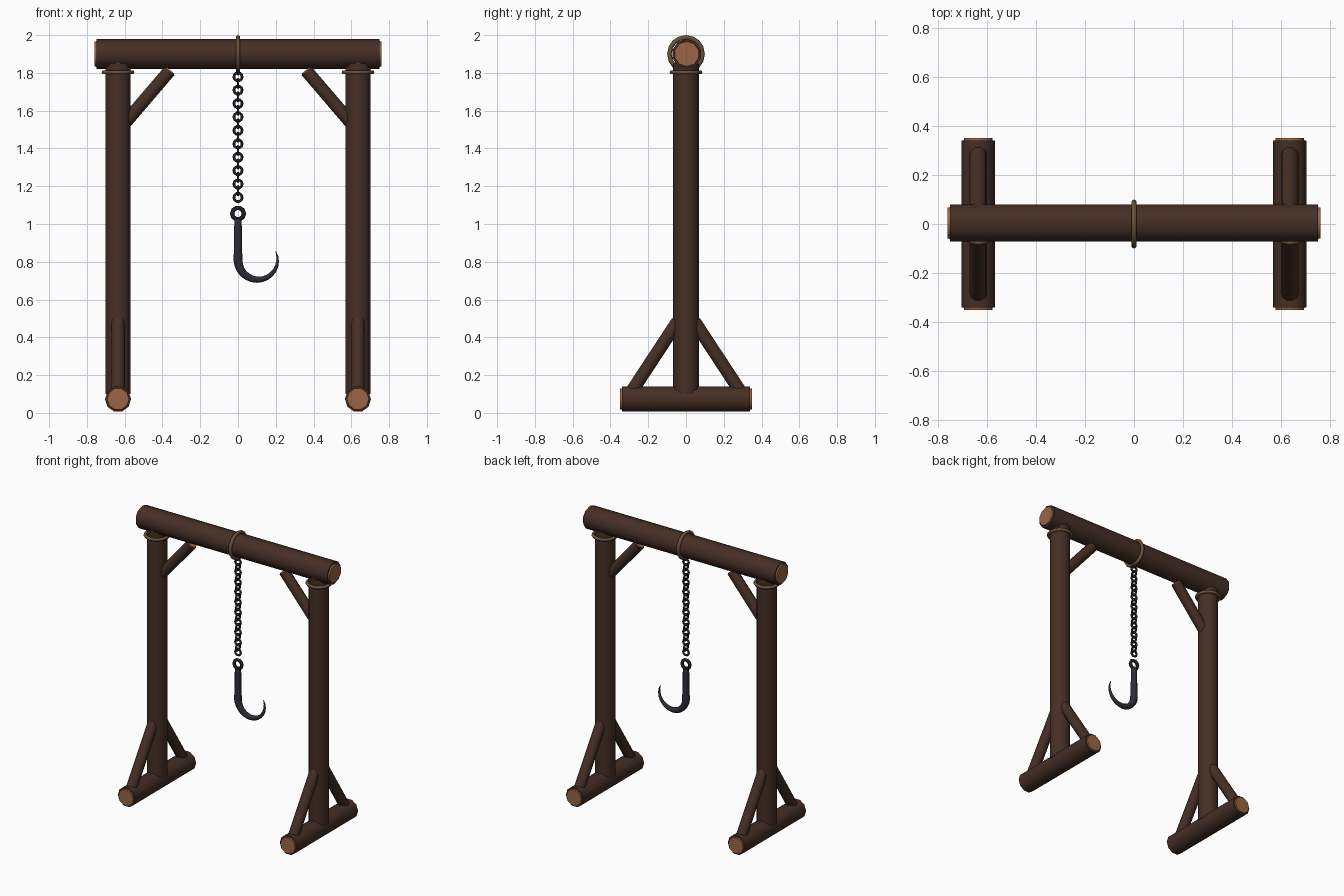
import bpy, bmesh, math
from mathutils import Vector, Matrix

old = bpy.data.objects.get("Cube")
if old:
    bpy.data.objects.remove(old, do_unlink=True)


def material(name, color):
    m = bpy.data.materials.new(name)
    m.use_nodes = True
    m.diffuse_color = (*color, 1)
    bsdf = m.node_tree.nodes["Principled BSDF"]
    bsdf.inputs["Base Color"].default_value = (*color, 1)
    bsdf.inputs["Roughness"].default_value = 0.8
    return m


BARK = material("dark wood", (0.06, 0.028, 0.018))
CUT = material("cut wood", (0.32, 0.13, 0.06))
ROPE = material("rope", (0.15, 0.085, 0.04))
CHAIN = material("black iron", (0.014, 0.014, 0.018))
HOOK = material("hook iron", (0.026, 0.026, 0.038))


def finish(bm, name, mats, angle=50):
    bmesh.ops.recalc_face_normals(bm, faces=bm.faces)
    mesh = bpy.data.meshes.new(name)
    bm.to_mesh(mesh)
    bm.free()
    for m in mats:
        mesh.materials.append(m)
    ob = bpy.data.objects.new(name, mesh)
    bpy.context.collection.objects.link(ob)
    bpy.ops.object.select_all(action="DESELECT")
    ob.select_set(True)
    bpy.context.view_layer.objects.active = ob
    bpy.ops.object.shade_smooth_by_angle(angle=math.radians(angle))
    return ob


def sweep(bm, path, radii, sides, up):
    """Skin round rings along a path, with closed ends."""
    rings = []
    for i, p in enumerate(path):
        d = (path[min(i + 1, len(path) - 1)] - path[max(i - 1, 0)]).normalized()
        u = d.cross(up).normalized()
        v = d.cross(u)
        turns = [math.tau * (k + 0.5) / sides for k in range(sides)]
        rings.append([bm.verts.new(p + radii[i] * (u * math.cos(a) + v * math.sin(a)))
                      for a in turns])
    for a, b in zip(rings, rings[1:]):
        for k in range(sides):
            j = (k + 1) % sides
            bm.faces.new((a[k], a[j], b[j], b[k]))
    bm.faces.new(rings[0])
    bm.faces.new(rings[-1])


def log(name, a, b, r, cap=0.01, sides=10):
    """Round timber with paler raised cut faces at both ends."""
    a, b = Vector(a), Vector(b)
    d = (b - a).normalized()
    up = Vector((0, 1, 0)) if abs(d.z) > 0.5 and abs(d.y) < 0.1 else Vector((1, 0, 0))
    if abs(d.x) > 0.9:
        up = Vector((0, 0, 1))
    bm = bmesh.new()
    sweep(bm, [a, b], [r, r], sides, up)
    for f in [f for f in bm.faces if len(f.verts) == sides]:
        f.normal_update()
        out = d if (f.calc_center_median() - a).dot(d) > 0.01 else -d
        rim = bmesh.ops.inset_region(bm, faces=[f], thickness=r * 0.14)["faces"]
        side = bmesh.ops.inset_region(bm, faces=[f], thickness=r * 0.02)["faces"]
        bmesh.ops.translate(bm, verts=f.verts, vec=out * cap)
        for g in side + [f]:
            g.material_index = 1
    return finish(bm, name, [BARK, CUT])


def ring(bm, center, major, minor, axis, n=12, m=6):
    rot = Vector((0, 0, 1)).rotation_difference(Vector(axis)).to_matrix()
    grid = []
    for i in range(n):
        a = math.tau * i / n
        row = []
        for j in range(m):
            b = math.tau * j / m
            w = major + minor * math.cos(b)
            p = Vector((w * math.cos(a), w * math.sin(a), minor * math.sin(b)))
            row.append(bm.verts.new(Vector(center) + rot @ p))
        grid.append(row)
    for i in range(n):
        for j in range(m):
            p, q, k = grid[i], grid[(i + 1) % n], (j + 1) % m
            bm.faces.new((p[j], q[j], q[k], p[k]))


def ring_object(name, mat, *args, **kw):
    bm = bmesh.new()
    ring(bm, *args, **kw)
    return finish(bm, name, [mat], 65)


# Top beam and the rope loop round it
log("top_beam", (-0.75, 0.004, 1.9), (0.75, 0.004, 1.9), 0.079)
ring_object("beam_rope", ROPE, (0, 0, 1.9), 0.088, 0.012, (1, 0, 0), n=16)

# Side frames
for s, side in ((1, "left"), (-1, "right")):
    x = 0.635 * s
    log(side + "_post", (x, 0, 0.1), (x, 0, 1.85), 0.069, cap=0.004)
    log(side + "_foot", (x, -0.34, 0.073), (x, 0.34, 0.073), 0.069)
    ring_object(side + "_post_rope", ROPE, (x, 0, 1.803), 0.076, 0.011, (0, 0, 1), n=16)
    log(side + "_upper_brace", (0.62 * s, 0, 1.51), (0.363 * s, 0, 1.81), 0.036, cap=0.006)
    for t, end in ((-1, "front"), (1, "back")):
        log(side + "_" + end + "_foot_brace", (x, 0.045 * t, 0.483),
            (x, 0.29 * t, 0.11), 0.036, cap=0.004)

# Chain of alternating links
bm = bmesh.new()
step = 0.0355
for i in range(20):
    ring(bm, (0, 0, 1.815 - step * i), 0.022, 0.0075,
         (1, 0, 0) if i % 2 == 0 else (0, 1, 0), n=10)
finish(bm, "chain", [CHAIN], 65)

# Hook: eye, straight shank and tapering bend
ring_object("hook_eye", CHAIN, (0, 0, 1.055), 0.031, 0.012, (0, 1, 0), n=10)
path = [Vector((0, 0, z)) for z in (1.03, 0.95, 0.87)]
radii = [0.021, 0.022, 0.023]
steps = 14
for i in range(steps + 1):
    t = i / steps
    a = math.pi + t * math.radians(205)
    path.append(Vector((0.105 + 0.105 * math.cos(a), 0, 0.81 + 0.105 * math.sin(a))))
    radii.append(0.024 * (1 - t) ** 0.75 + 0.002)
bm = bmesh.new()
sweep(bm, path, radii, 8, Vector((0, 1, 0)))
finish(bm, "hook", [HOOK])
